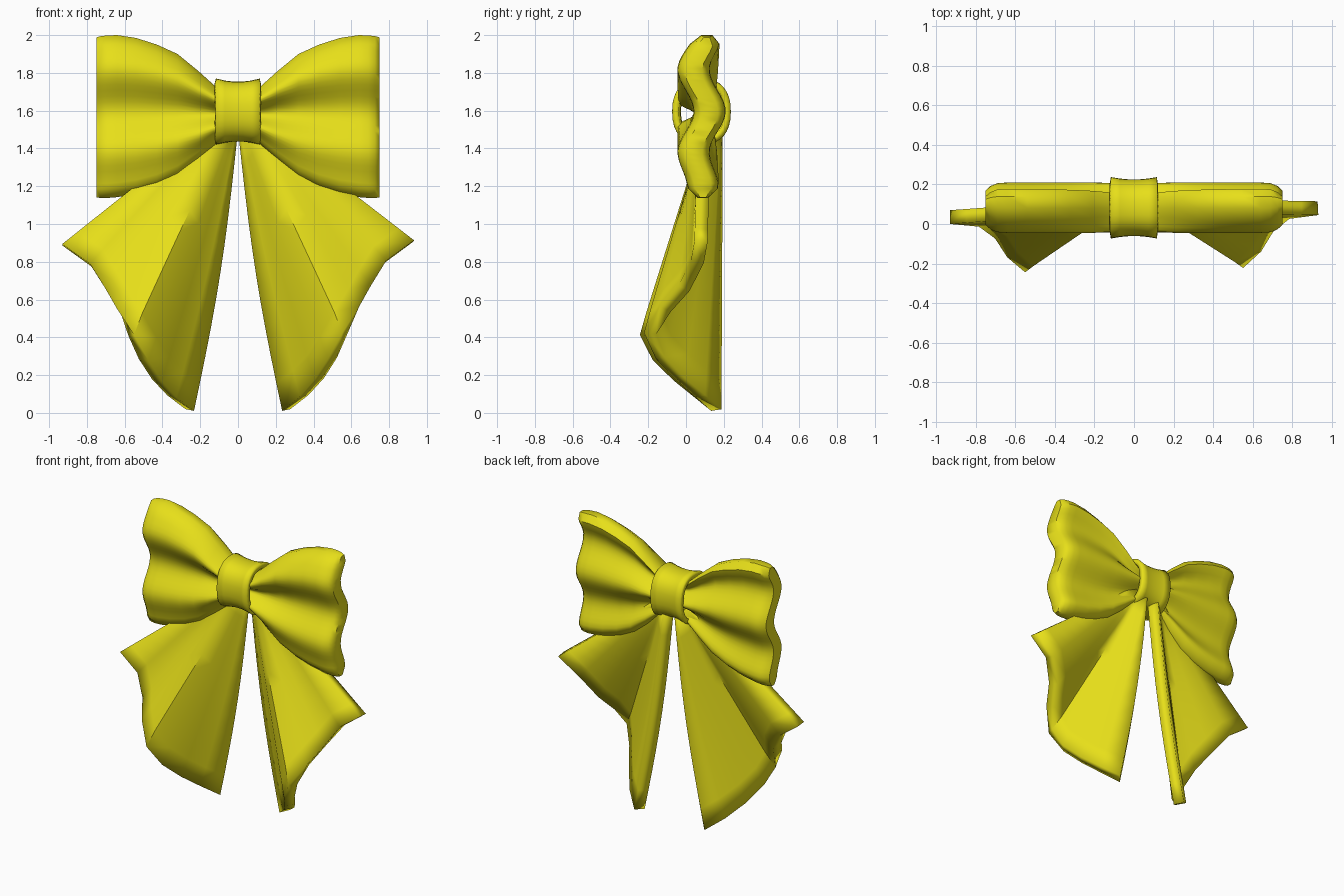
import bpy, math

if "Cube" in bpy.data.objects:
    bpy.data.objects.remove(bpy.data.objects["Cube"])

yellow = bpy.data.materials.new("yellow_ribbon")
yellow.diffuse_color = (0.8, 0.74, 0.01, 1)
yellow.use_nodes = True
yellow.node_tree.nodes["Principled BSDF"].inputs["Base Color"].default_value = yellow.diffuse_color


def finish(name, verts, faces, thickness=0, offset=0, angle=50):
    me = bpy.data.meshes.new(name)
    me.from_pydata(verts, [], faces)
    me.update()
    ob = bpy.data.objects.new(name, me)
    bpy.context.collection.objects.link(ob)
    me.materials.append(yellow)
    if thickness:
        m = ob.modifiers.new("thickness", 'SOLIDIFY')
        m.thickness, m.offset = thickness, offset
    bpy.ops.object.select_all(action='DESELECT')
    ob.select_set(True)
    bpy.context.view_layer.objects.active = ob
    bpy.ops.object.shade_smooth_by_angle(angle=math.radians(angle))
    return ob


def grid_faces(rows, n, closed):
    return [(r * n + i, r * n + (i + 1) % n, (r + 1) * n + (i + 1) % n, (r + 1) * n + i)
            for r in range(rows - 1) for i in range(n if closed else n - 1)]


def fold(s):
    # depth of the pleated centre line, s runs from top (0) to bottom (1)
    keys = [(0, .11), (.21, .04), (.47, .125), (.72, .04), (.94, .09), (1, .09)]
    for (a, ya), (b, yb) in zip(keys, keys[1:]):
        if s <= b:
            return ya + (yb - ya) * (1 - math.cos(math.pi * (s - a) / (b - a))) / 2
    return keys[-1][1]


# Pleated loops: x, top, bottom, half thickness
half = [(.05, 1.69, 1.46, .08), (.11, 1.72, 1.43, .083), (.21, 1.81, 1.34, .085),
        (.32, 1.90, 1.25, .085), (.43, 1.95, 1.195, .085), (.54, 1.985, 1.16, .085),
        (.64, 2.0, 1.142, .085), (.69, 1.998, 1.138, .082), (.725, 1.995, 1.138, .068),
        (.75, 1.988, 1.14, .045)]
sections = [(-x, t, b, h) for x, t, b, h in reversed(half)] + half
N = 28
verts = []
for x, top, bot, h in sections:
    for side in (-1, 1):
        for k in range(N):
            s = (k + .5) / N if 0 < k < N - 1 else (0 if k == 0 else 1)
            if side == 1:
                s = 1 - s
            z = top + (bot - top) * s
            edge = min(s, 1 - s) * (top - bot)
            e = max(0, 1 - edge / .09)
            verts.append((x, fold(s) + side * h * (.35 + .65 * math.sqrt(1 - e * e)), z))
faces = grid_faces(len(sections), 2 * N, True)
for start in (0, (len(sections) - 1) * 2 * N):
    faces += [(start + k, start + k + 1, start + 2 * N - 2 - k, start + 2 * N - 1 - k)
              for k in range(N - 1)]
loops = finish("bow_loops", verts, faces)
import bmesh
bm = bmesh.new()
bm.from_mesh(loops.data)
bmesh.ops.recalc_face_normals(bm, faces=bm.faces)
bm.to_mesh(loops.data)
bm.free()

# Knot band: flared ring round the middle
verts, M, xs = [], 32, [-.117, -.07, -.025, .025, .07, .115]
for x in xs:
    flare = (x / .115) ** 2
    for i in range(M):
        a = 2 * math.pi * i / M
        c, s = math.cos(a), math.sin(a)
        verts.append((x, .082 + (.143 + .012 * flare) * math.copysign(abs(c) ** .85, c),
                      1.595 + (.158 + .017 * flare) * math.copysign(abs(s) ** .85, s)))
finish("knot", verts, grid_faces(len(xs), M, True), .035, -1)

# Tails: fan from the knot out to the cut ribbon edge (x, y, z)
edge = [(.255, .16, .015), (.35, .075, .09), (.43, -.03, .18), (.50, -.135, .29),
        (.565, -.19, .42), (.63, -.11, .55), (.69, -.01, .66), (.78, .06, .80),
        (.93, .08, .91)]
R = 10


def tail(name, side, dz, dy):
    verts = []
    for r in range(R + 1):
        t = r / R
        for i, (x, y, z) in enumerate(edge):
            u = i / (len(edge) - 1)
            ax, ay, az = .025 + .08 * u, .165 - .07 * u, 1.46 + .09 * u
            bend = -.025 * math.sin(math.pi * t) * max(0, 1 - 3 * u)
            verts.append((side * (ax + (x - ax) * t + bend),
                          ay + (y + dy * u - ay) * t,
                          az + (z + dz * u - az) * t))
    finish(name, verts, grid_faces(R + 1, len(edge), False), .07, 0)


tail("right_tail", 1, 0, 0)
tail("left_tail", -1, -.02, -.045)
